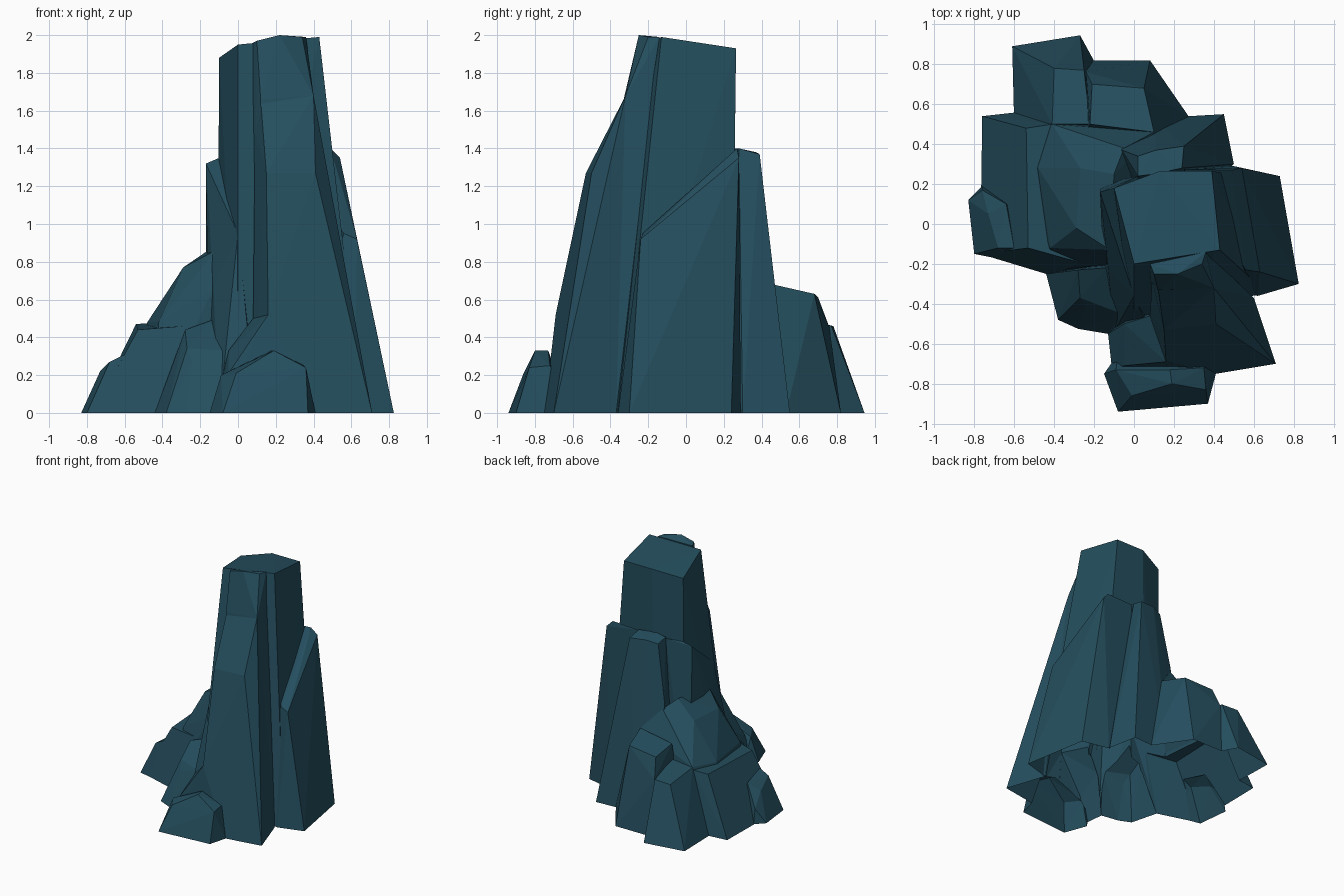
import bpy, bmesh

stone = bpy.data.materials.new("dark teal stone")
stone.diffuse_color = (0.018, 0.076, 0.112, 1)
rocks = []


def rock(name, base, crown):
    """Convex boulder from a ground outline (x, y) and upper corners (x, y, z)."""
    skirt = -0.1 - 0.013 * len(rocks)          # sunk below ground, trimmed later
    bm = bmesh.new()
    for x, y in base:
        bm.verts.new((x, y, 0))
        bm.verts.new((x, y, skirt))
    for p in crown:
        bm.verts.new(p)
    res = bmesh.ops.convex_hull(bm, input=bm.verts[:])
    junk = {e for k in ("geom_interior", "geom_unused") for e in res[k]
            if isinstance(e, bmesh.types.BMVert)}
    bmesh.ops.delete(bm, geom=list(junk), context='VERTS')
    bmesh.ops.recalc_face_normals(bm, faces=bm.faces[:])
    me = bpy.data.meshes.new(name)
    bm.to_mesh(me)
    bm.free()
    me.materials.append(stone)
    ob = bpy.data.objects.new(name, me)
    bpy.context.collection.objects.link(ob)
    rocks.append(ob)


# tall tower: rear column, then upper, lower and flared parts of the buttress
rock("tower_column",
     [(0.66, -0.34), (0.55, 0.24), (0.1, 0.24), (-0.11, 0.17), (0, -0.54)],
     [(-0.1, 0.18, 1.88), (0.13, 0.265, 1.93), (0.39, 0.265, 1.93),
      (0.43, -0.13, 1.99), (0, -0.2, 1.95)])
rock("upper_buttress",
     [(0.14, -0.5), (0.45, -0.5), (0.6, -0.37), (0.08, -0.45), (0.2, -0.1)],
     [(0.08, -0.2, 1.96), (0.1, -0.25, 1.97), (0.22, -0.25, 2.0), (0.34, -0.2, 1.99),
      (0.36, -0.14, 1.99), (0.12, -0.33, 1.66), (0.4, -0.32, 1.68)])
rock("lower_buttress",
     [(0.71, -0.7), (0.41, -0.75), (0.16, -0.74), (0.08, -0.55), (0.6, -0.37), (0.09, -0.3)],
     [(0.12, -0.32, 1.66), (0.4, -0.32, 1.68), (0.09, -0.28, 1.5), (0.15, -0.53, 1.27),
      (0.41, -0.5, 1.27), (0.16, -0.69, 0.52), (0.08, -0.46, 0.5)])
rock("buttress_flare",
     [(0.41, -0.745), (-0.11, -0.73), (-0.13, -0.55), (0.0, -0.4), (0.4, -0.5)],
     [(0.16, -0.69, 0.52), (0.08, -0.46, 0.5), (-0.05, -0.71, 0.21),
      (-0.05, -0.5, 0.33), (0.3, -0.6, 0.5)])
# slabs leaning against the tower
rock("right_slab",
     [(0.5, 0.29), (0.73, 0.24), (0.825, -0.3), (0.62, -0.36), (0.3, -0.3), (0.3, 0.26)],
     [(0.54, 0.28, 1.35), (0.49, 0.27, 1.4), (0.25, 0.275, 1.39),
      (0.63, -0.24, 0.92), (0.56, -0.23, 0.95)])
rock("left_slab",
     [(-0.17, 0.2), (-0.15, -0.3), (-0.1, -0.54), (0.05, -0.54), (0.2, 0.2)],
     [(-0.17, 0.16, 1.32), (-0.1, 0.18, 1.35), (0.02, 0.24, 1.37), (0, -0.36, 0.95),
      (-0.13, -0.22, 0.66), (-0.06, -0.45, 0.36), (0.05, -0.47, 0.45)])
rock("back_slab",
     [(0.45, 0.55), (0.5, 0.3), (0.3, 0.1), (0, 0.1), (-0.12, 0.46), (0.1, 0.53)],
     [(0.25, 0.39, 1.37), (0.11, 0.37, 1.38), (0.24, 0.28, 1.4), (0.1, 0.25, 1.4),
      (0.02, 0.34, 1.36), (0.02, 0.24, 1.38), (-0.06, 0.37, 0.9)])
# rubble mound on the left
rock("left_mound",
     [(-0.6, 0.3), (-0.45, 0.52), (0.28, 0.53), (0.1, -0.2), (-0.44, -0.24)],
     [(-0.1, 0.25, 0.9), (-0.05, 0.38, 0.85), (-0.12, -0.13, 0.86), (-0.29, -0.02, 0.77),
      (-0.27, 0.28, 0.77), (-0.13, -0.2, 0.66), (-0.48, 0.28, 0.48), (-0.42, -0.12, 0.48),
      (-0.41, 0.5, 0.5), (0.1, 0.46, 0.68)])
rock("left_block",
     [(-0.76, 0.54), (-0.58, 0.56), (-0.77, -0.15), (-0.44, -0.25), (-0.2, -0.28), (-0.2, 0.5)],
     [(-0.54, 0.48, 0.47), (-0.53, -0.12, 0.44), (-0.41, 0.5, 0.48),
      (-0.28, -0.19, 0.46), (-0.3, 0.4, 0.48)])
rock("left_boulder",
     [(-0.83, 0.12), (-0.8, -0.15), (-0.76, 0.19), (-0.55, 0.1), (-0.55, -0.2)],
     [(-0.73, 0.05, 0.22), (-0.76, 0.17, 0.12), (-0.64, 0.1, 0.28),
      (-0.6, -0.12, 0.31), (-0.68, -0.12, 0.27)])
# rocks at the back
rock("back_left_block",
     [(-0.61, 0.89), (-0.27, 0.945), (-0.18, 0.78), (-0.2, 0.45), (-0.6, 0.5)],
     [(-0.4, 0.78, 0.46), (-0.25, 0.77, 0.46), (-0.41, 0.5, 0.5), (-0.22, 0.5, 0.52)])
rock("back_block",
     [(-0.24, 0.82), (0.08, 0.82), (0.28, 0.53), (0.2, 0.35), (-0.26, 0.4)],
     [(-0.21, 0.7, 0.61), (0.05, 0.68, 0.63), (0.1, 0.46, 0.68), (-0.22, 0.5, 0.65),
      (-0.24, 0.76, 0.45)])
# rocks at the front
rock("front_left_boulder",
     [(-0.44, -0.25), (-0.38, -0.48), (-0.28, -0.525), (-0.13, -0.55), (0, -0.5), (0, -0.15)],
     [(-0.28, -0.23, 0.44), (-0.14, -0.22, 0.49), (-0.27, -0.37, 0.34),
      (-0.24, -0.42, 0.27), (-0.06, -0.45, 0.33)])
rock("front_boulder",
     [(0.41, -0.75), (0.37, -0.9), (-0.08, -0.94), (-0.15, -0.75), (-0.08, -0.65), (0.36, -0.6)],
     [(-0.01, -0.86, 0.21), (0.19, -0.8, 0.33), (0.36, -0.83, 0.24), (0.35, -0.72, 0.25),
      (0.18, -0.73, 0.33), (-0.09, -0.73, 0.2)])

# merge into one shell
outcrop = rocks[0]
outcrop.name = "rock_outcrop"
for other in rocks[1:]:
    mod = outcrop.modifiers.new("merge", 'BOOLEAN')
    mod.operation, mod.solver, mod.object = 'UNION', 'EXACT', other
deps = bpy.context.evaluated_depsgraph_get()
merged = bpy.data.meshes.new_from_object(outcrop.evaluated_get(deps))
outcrop.modifiers.clear()
outcrop.data = merged
for other in rocks[1:]:
    bpy.data.objects.remove(other)

# trim at the ground, leaving the underside open
bm = bmesh.new()
bm.from_mesh(merged)
bmesh.ops.bisect_plane(bm, geom=bm.verts[:] + bm.edges[:] + bm.faces[:],
                       plane_co=(0, 0, 0), plane_no=(0, 0, 1), clear_inner=True)
bm.to_mesh(merged)
bm.free()
merged.materials.clear()
merged.materials.append(stone)
for p in merged.polygons:
    p.use_smooth = False
    p.material_index = 0
